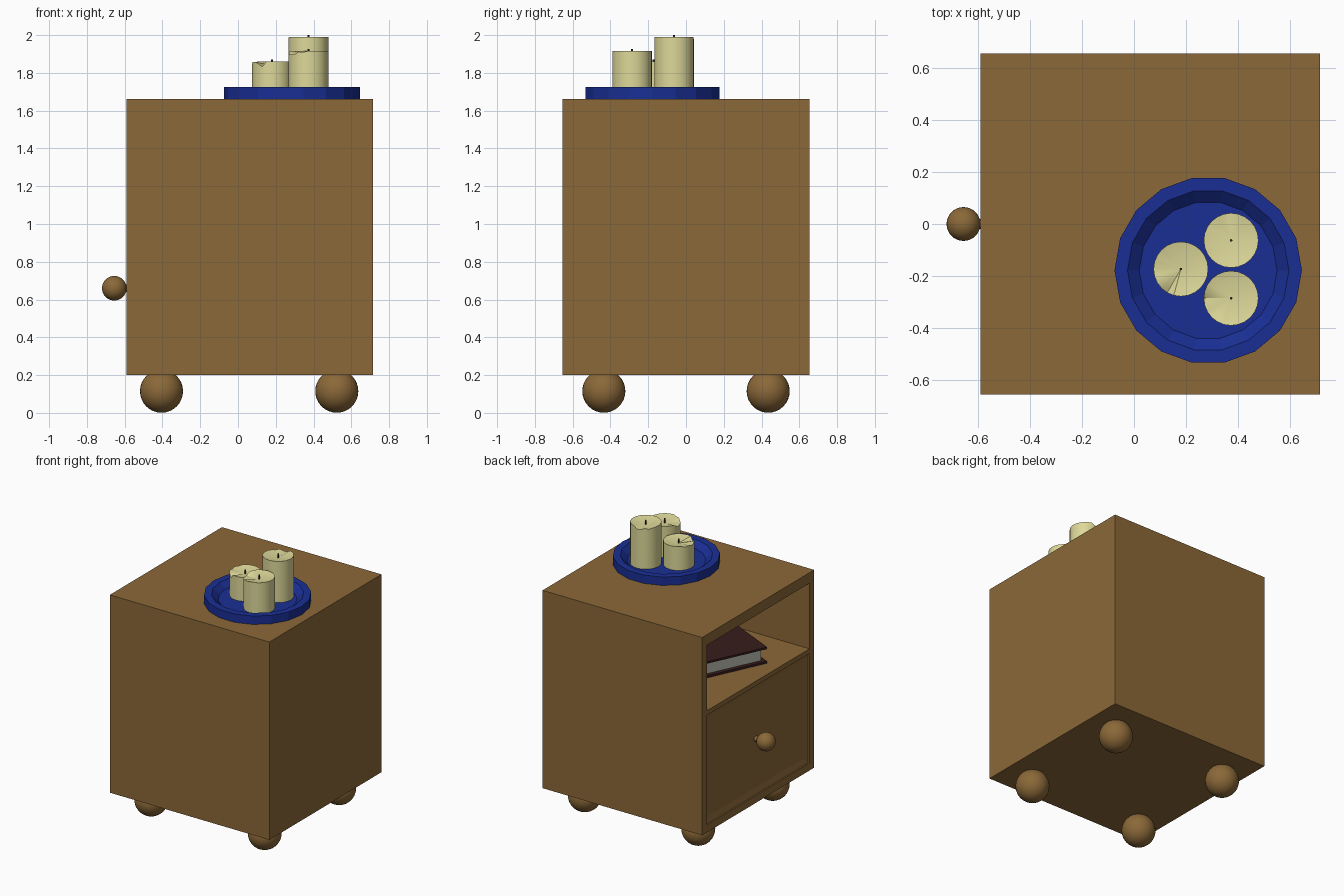
import bpy, bmesh, math, random
from mathutils import Vector, Matrix

if "Cube" in bpy.data.objects:
    bpy.data.objects.remove(bpy.data.objects["Cube"])

random.seed(4)


def material(name, rgb):
    m = bpy.data.materials.new(name)
    m.diffuse_color = (*rgb, 1)
    m.use_nodes = True
    m.node_tree.nodes["Principled BSDF"].inputs["Base Color"].default_value = m.diffuse_color
    return m


WOOD = material("wood", (0.26, 0.14, 0.04))
BLUE = material("blue_glaze", (0.01, 0.028, 0.3))
WAX = material("wax", (0.73, 0.69, 0.32))
WICK = material("wick", (0.03, 0.03, 0.02))
COVER = material("book_cover", (0.04, 0.012, 0.012))
PAPER = material("paper", (0.42, 0.42, 0.36))


def make(name, bm, mat=None, smooth=False):
    bmesh.ops.recalc_face_normals(bm, faces=bm.faces[:])
    me = bpy.data.meshes.new(name)
    bm.to_mesh(me)
    bm.free()
    ob = bpy.data.objects.new(name, me)
    bpy.context.collection.objects.link(ob)
    if mat:
        me.materials.append(mat)
    if smooth:
        bpy.ops.object.select_all(action='DESELECT')
        ob.select_set(True)
        bpy.context.view_layer.objects.active = ob
        bpy.ops.object.shade_smooth_by_angle(angle=math.radians(35))
    return ob


def box(name, lo, hi, mat=None):
    lo, hi = Vector(lo), Vector(hi)
    bm = bmesh.new()
    bmesh.ops.create_cube(bm, size=1, matrix=Matrix.Translation((lo + hi) / 2)
                          @ Matrix.Diagonal((*(hi - lo), 1)))
    return make(name, bm, mat)


def ball(name, centre, r):
    bm = bmesh.new()
    bmesh.ops.create_uvsphere(bm, u_segments=32, v_segments=16, radius=r,
                              matrix=Matrix.Translation(centre))
    return make(name, bm, WOOD, True)


def rod(name, centre, r, length, mat, rot=Matrix()):
    bm = bmesh.new()
    bmesh.ops.create_cone(bm, cap_ends=True, segments=12, radius1=r, radius2=r,
                          depth=length, matrix=Matrix.Translation(centre) @ rot)
    return make(name, bm, mat, True)


def lathe(name, profile, n, centre, mat):
    bm = bmesh.new()
    rings = [[bm.verts.new((centre[0] + r * math.cos(math.tau * i / n),
                            centre[1] + r * math.sin(math.tau * i / n), z))
              for i in range(n)] for r, z in profile]
    for a, b in zip(rings, rings[1:]):
        for i in range(n):
            j = (i + 1) % n
            bm.faces.new((a[i], a[j], b[j], b[i]))
    bm.faces.new(rings[0])
    bm.faces.new(rings[-1])
    return make(name, bm, mat)


# Cabinet body with an open shelf and a recessed drawer panel on the -x side
cabinet = box("cabinet", (-0.59, -0.655, 0.2), (0.715, 0.655, 1.663), WOOD)
shelf_cut = box("shelf_cutter", (-0.8, -0.6, 1.10), (0.655, 0.6, 1.585), WOOD)

bm = bmesh.new()
rings = []
for x, d in ((-0.65, 0), (-0.58, 0), (-0.57, 0.045)):
    y, z0, z1 = 0.6 - d, 0.255 + d, 1.065 - d
    rings.append([bm.verts.new(p) for p in
                  ((x, -y, z0), (x, y, z0), (x, y, z1), (x, -y, z1))])
for a, b in zip(rings, rings[1:]):
    for i in range(4):
        bm.faces.new((a[i], a[(i + 1) % 4], b[(i + 1) % 4], b[i]))
bm.faces.new(rings[0])
bm.faces.new(rings[-1])
panel_cut = make("drawer_panel_cutter", bm, WOOD)

for cutter in (shelf_cut, panel_cut):
    cutter.hide_render = True
    cutter.hide_viewport = True
    cutter.display_type = 'WIRE'
    mod = cabinet.modifiers.new(cutter.name, 'BOOLEAN')
    mod.operation = 'DIFFERENCE'
    mod.solver = 'EXACT'
    mod.object = cutter

# Drawer knob and its neck
ball("drawer_knob", (-0.655, 0, 0.66), 0.065)
rod("knob_neck", (-0.583, 0, 0.66), 0.02, 0.04, WOOD, Matrix.Rotation(math.pi / 2, 4, 'Y'))

# Ball feet
for x, end in ((-0.405, "front"), (0.523, "back")):
    for y, side in ((-0.435, "right"), (0.435, "left")):
        ball(f"{end}_{side}_foot", (x, y, 0.115), 0.114)

# Book lying turned on the shelf: origin at its near corner
L, W = 0.75, 0.55
place = Matrix.Translation((-0.49, -0.248, 1.101)) @ Matrix.Rotation(math.radians(-25), 4, 'Z')
for name, lo, hi, mat in (
        ("book_bottom_cover", (0, 0, 0), (W, L, 0.015), COVER),
        ("book_top_cover", (0, 0, 0.105), (W, L, 0.12), COVER),
        ("book_spine", (W - 0.015, 0, 0.015), (W, L, 0.105), COVER),
        ("book_pages", (0.03, 0.03, 0.015), (W - 0.015, L - 0.03, 0.105), PAPER)):
    box(name, lo, hi, mat).matrix_world = place

# Low-poly plate
lathe("plate", [(0.36, 1.663), (0.36, 1.725), (0.31, 1.725), (0.265, 1.685)],
      18, (0.285, -0.178), BLUE)


# Candles with a melted, uneven rim around a sunken centre
def candle(name, x, y, top, melt_angle, dip):
    n, r, base = 24, 0.105, 1.685
    bm = bmesh.new()
    low, rim = [], []
    for i in range(n):
        a = math.tau * i / n
        px, py = x + r * math.cos(a), y + r * math.sin(a)
        near = math.cos(a - math.radians(melt_angle)) > 0.6
        low.append(bm.verts.new((px, py, base)))
        rim.append(bm.verts.new((px, py, top - (random.uniform(0, dip) if near else 0))))
    mid = bm.verts.new((x, y, top - 0.022))
    for i in range(n):
        j = (i + 1) % n
        bm.faces.new((low[i], low[j], rim[j], rim[i]))
        bm.faces.new((rim[i], rim[j], mid))
    bm.faces.new(low)
    make(name, bm, WAX, True)
    rod(name + "_wick", (x, y, top - 0.011), 0.005, 0.042, WICK)


candle("short_candle", 0.18, -0.173, 1.861, 190, 0.03)
candle("tall_candle", 0.373, -0.063, 1.99, 140, 0.02)
candle("medium_candle", 0.373, -0.285, 1.917, 215, 0.025)
